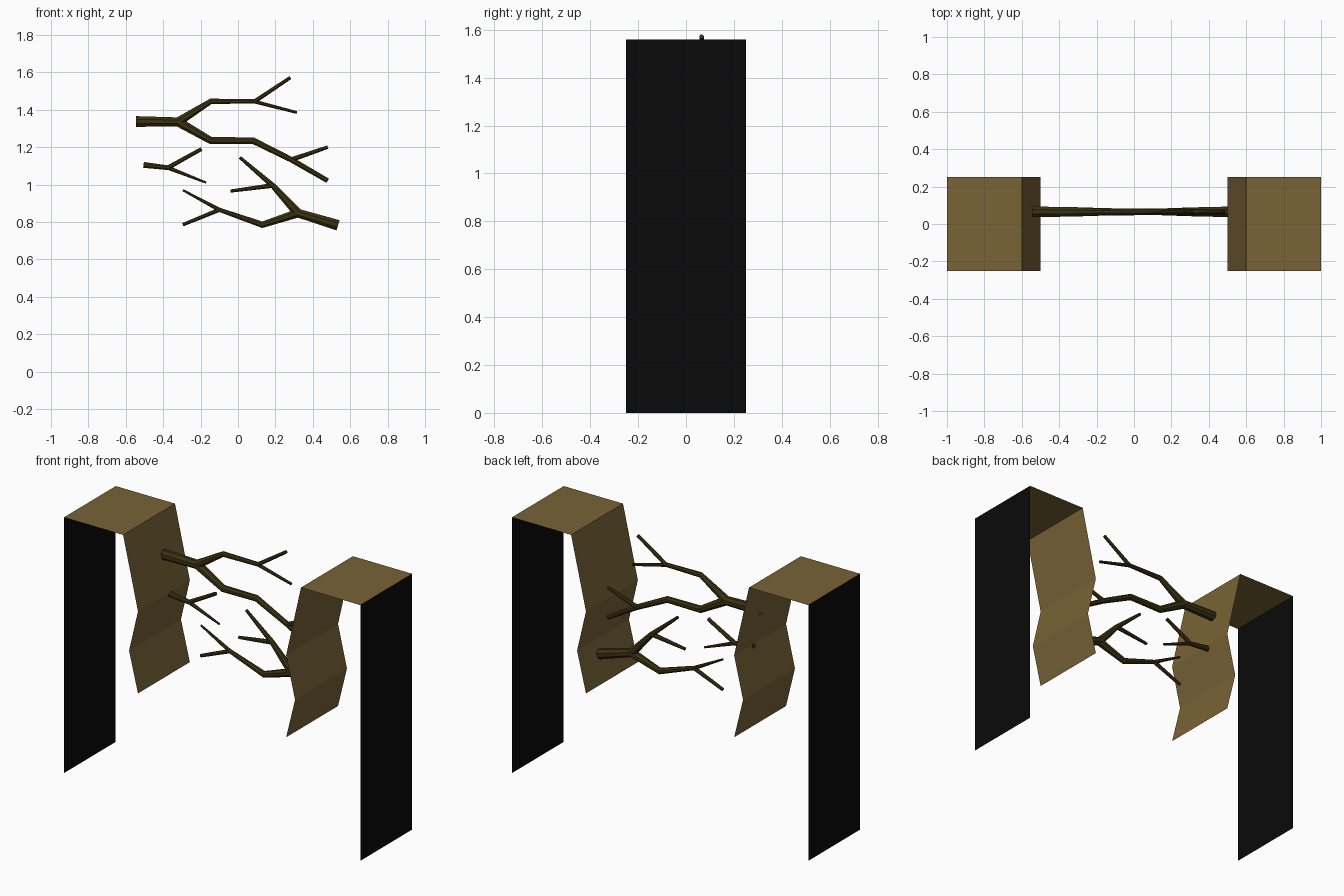
import bpy, bmesh, math
from mathutils import Vector

if "Cube" in bpy.data.objects:
    bpy.data.objects.remove(bpy.data.objects["Cube"])

def material(name, rgb):
    m = bpy.data.materials.new(name)
    m.diffuse_color = (*rgb, 1)
    m.use_nodes = True
    m.node_tree.nodes["Principled BSDF"].inputs["Base Color"].default_value = m.diffuse_color
    return m

BLACK = material("black", (0.003, 0.003, 0.003))
BARK = material("bark", (0.19, 0.125, 0.036))
TWIG = material("dark_wood", (0.045, 0.032, 0.006))

def finish(name, bm, mat):
    me = bpy.data.meshes.new(name)
    bm.to_mesh(me)
    bm.free()
    me.materials.append(mat)
    ob = bpy.data.objects.new(name, me)
    bpy.context.collection.objects.link(ob)

def sheet(name, profile, mat, side):
    """Zero-thickness strip: an x-z profile swept along y."""
    bm = bmesh.new()
    rows = [[bm.verts.new((side * x, y, z)) for y in (-0.25, 0.25)] for x, z in profile]
    for a, b in zip(rows, rows[1:]):
        f = [a[0], a[1], b[1], b[0]]
        bm.faces.new(f if side > 0 else f[::-1])
    bmesh.ops.recalc_face_normals(bm, faces=bm.faces)
    finish(name, bm, mat)

def branches(name, paths, sides=8, y=0.065):
    """Tapered tubes along (x, z, radius) paths with mitred bends."""
    bm = bmesh.new()
    for path in paths:
        pts = [Vector((x, y, z)) for x, z, r in path]
        rings = []
        for i, p in enumerate(pts):
            d0 = (p - pts[max(i - 1, 0)]).normalized()
            d1 = (pts[min(i + 1, len(pts) - 1)] - p).normalized()
            n = Vector((0, 1, 0)).cross((d0 + d1).normalized())
            r = path[i][2]
            ring = []
            for k in range(sides):
                a = math.tau * (k + 0.5) / sides
                ring.append(bm.verts.new(p + r * (math.cos(a) * n + Vector((0, math.sin(a), 0)))))
            rings.append(ring)
        for a, b in zip(rings, rings[1:]):
            for k in range(sides):
                j = (k + 1) % sides
                bm.faces.new((a[k], a[j], b[j], b[k]))
        bm.faces.new(rings[0][::-1])
        bm.faces.new(rings[-1])
    bmesh.ops.recalc_face_normals(bm, faces=bm.faces)
    finish(name, bm, TWIG)

# Two mirrored trunk halves: black outer wall, bark top and zigzag inner wall
for label, s in (("left", -1), ("right", 1)):
    sheet(label + "_outer_wall", [(1, 0), (1, 1.56)], BLACK, s)
    sheet(label + "_bark", [(1, 1.56), (0.6, 1.56), (0.5, 1.12), (0.56, 0.865), (0.5, 0.62)], BARK, s)

# Upper branch, forking into two limbs with twigs
branches("upper_branch", [
    [(-0.545, 1.337, .031), (-0.32, 1.335, .027), (-0.145, 1.445, .016), (0.09, 1.445, .013), (0.28, 1.572, .010)],
    [(0.09, 1.443, .011), (0.315, 1.385, .008)],
    [(-0.32, 1.335, .027), (-0.145, 1.235, .021), (0.08, 1.235, .019), (0.285, 1.133, .016), (0.48, 1.02, .014)],
    [(0.285, 1.133, .014), (0.48, 1.2, .010)],
])

# Small middle branch
branches("middle_branch", [
    [(-0.505, 1.105, .017), (-0.375, 1.09, .014), (-0.195, 1.19, .011)],
    [(-0.375, 1.09, .012), (-0.17, 1.01, .006)],
])

# Lower branch growing from the right
branches("lower_branch", [
    [(0.535, 0.782, .031), (0.32, 0.847, .026), (0.13, 0.785, .019), (-0.1, 0.865, .013), (-0.295, 0.785, .010)],
    [(-0.1, 0.865, .012), (-0.295, 0.97, .006)],
    [(0.32, 0.847, .026), (0.185, 0.995, .016), (0.01, 1.145, .009)],
    [(0.185, 0.995, .014), (-0.04, 0.965, .009)],
])
